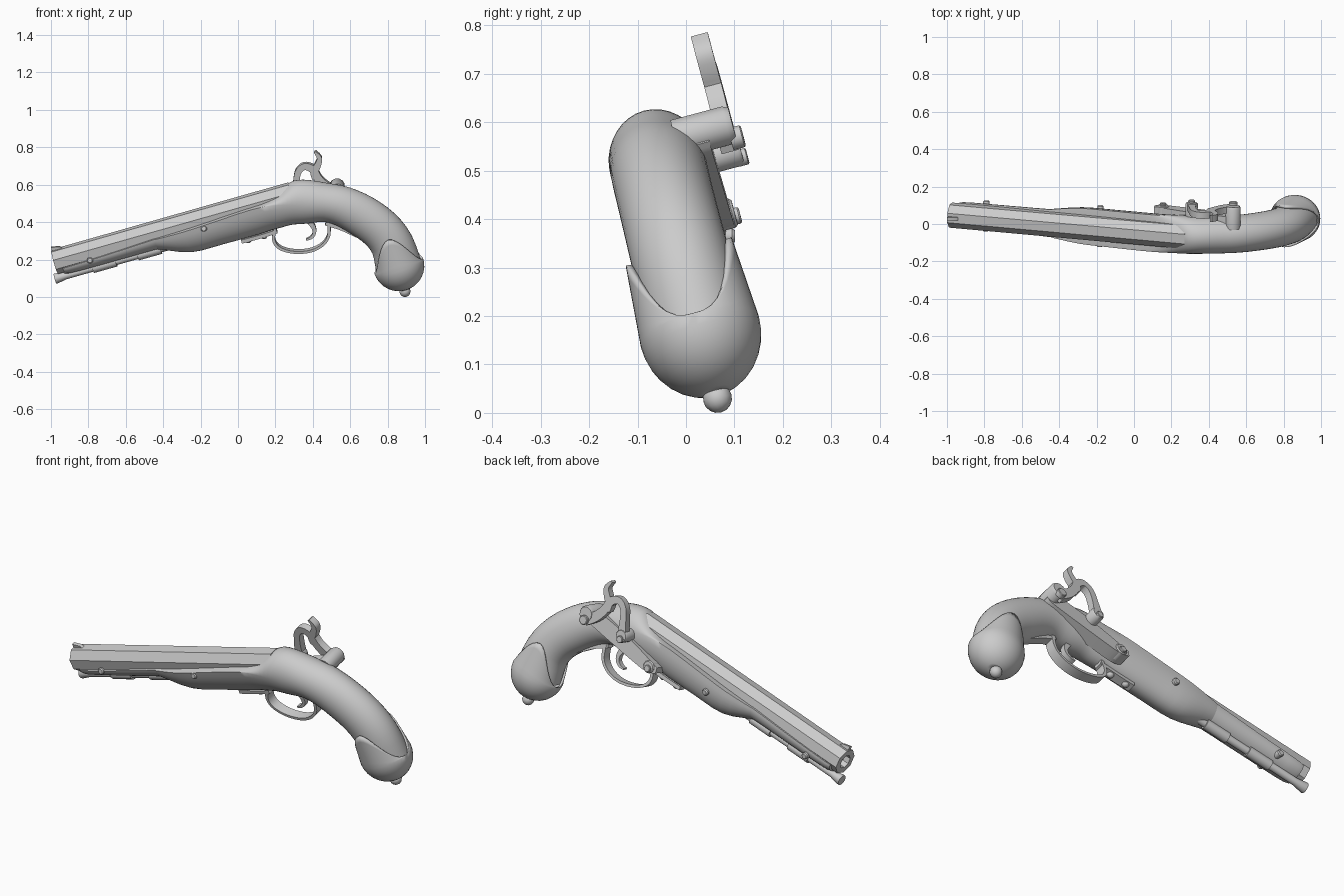
import bpy, bmesh, math
from mathutils import Matrix, Vector

cube = bpy.data.objects.get("Cube")
if cube:
    bpy.data.objects.remove(cube)

ROLL = math.radians(15)
FRAME = (Matrix.Translation((0, 0.085, 0)) @ Matrix.Rotation(-0.0134, 4, 'Z')
         @ Matrix.Rotation(ROLL, 4, 'X'))

grey = bpy.data.materials.new("plain grey")
grey.use_nodes = True
grey.diffuse_color = (0.6, 0.6, 0.6, 1)
grey.node_tree.nodes["Principled BSDF"].inputs["Base Color"].default_value = (0.6, 0.6, 0.6, 1)


def loc(x, z, v=0.0):
    """Pistol-frame point from world x, z and sideways offset v."""
    return Vector((x, v, (z - v * math.sin(ROLL)) / math.cos(ROLL)))


def finish(name, bm, angle=35):
    bmesh.ops.recalc_face_normals(bm, faces=bm.faces)
    bm.transform(FRAME)
    me = bpy.data.meshes.new(name)
    bm.to_mesh(me)
    bm.free()
    me.materials.append(grey)
    me.shade_smooth()
    me.set_sharp_from_angle(angle=math.radians(angle))
    ob = bpy.data.objects.new(name, me)
    bpy.context.collection.objects.link(ob)
    return ob


def skin(name, rings, angle=35, caps=True):
    bm = bmesh.new()
    rows = [[bm.verts.new(p) for p in ring] for ring in rings]
    n = len(rows[0])
    for a, b in zip(rows, rows[1:]):
        for i in range(n):
            j = (i + 1) % n
            bm.faces.new((a[i], a[j], b[j], b[i]))
    if caps:
        bm.faces.new(rows[0])
        bm.faces.new(rows[-1])
    return finish(name, bm, angle)


def smooth_path(pts, steps):
    """Catmull-Rom interpolation of tuples of any length."""
    out = []
    for i in range(len(pts) - 1):
        a, b, c, d = (pts[max(i - 1, 0)], pts[i], pts[i + 1], pts[min(i + 2, len(pts) - 1)])
        for s in range(steps):
            t = s / steps
            out.append([0.5 * (2 * q + (r - p) * t + (2 * p - 5 * q + 4 * r - u) * t * t
                               + (3 * q - p - 3 * r + u) * t ** 3)
                        for p, q, r, u in zip(a, b, c, d)])
    return out + [list(pts[-1])]


def tangents(cs):
    return [(cs[min(i + 1, len(cs) - 1)] - cs[max(i - 1, 0)]).normalized() for i in range(len(cs))]


def turned(name, start, end, profile, seg=16, angle=35):
    """Turned part: profile holds (fraction along axis, radius)."""
    axis = end - start
    side = Vector((0, 1, 0)) if abs(axis.normalized().y) < 0.9 else Vector((1, 0, 0))
    up = axis.cross(side).normalized()
    side = up.cross(axis).normalized()
    rings = []
    for t, r in profile:
        rings.append([start + axis * t + r * (side * math.cos(a) + up * math.sin(a))
                      for a in [2 * math.pi * (i + 0.5) / seg for i in range(seg)]])
    return skin(name, rings, angle)


def ribbon(name, pts, width, v=0.0, steps=5):
    """Flat strap following (x, z, thickness) points."""
    path = smooth_path(pts, steps)
    cs = [loc(x, z, v) for x, z, _ in path]
    side = Vector((0, width / 2, 0))
    rings = []
    for c, t, p in zip(cs, tangents(cs), path):
        n = Vector((-t.z, 0, t.x)) * p[2] / 2
        rings.append([c + n + side, c - n + side, c - n - side, c + n - side])
    return skin(name, rings)


def ball(name, centre, radius):
    bm = bmesh.new()
    bmesh.ops.create_uvsphere(bm, u_segments=14, v_segments=8, radius=radius)
    bmesh.ops.translate(bm, verts=bm.verts, vec=centre)
    return finish(name, bm, 50)


# Stock and grip: x, z, height above, height below, half width
STOCK = [(-.935, .170, .002, .030, .050), (-.915, .176, .002, .050, .068), (-.70, .243, .002, .060, .072),
         (-.46, .322, .002, .072, .076), (-.43, .330, .002, .080, .080), (-.29, .372, .002, .142, .098),
         (-.13, .425, .002, .155, .101), (.04, .482, .002, .165, .102), (.14, .508, .010, .160, .102),
         (.22, .517, .045, .150, .102), (.29, .518, .102, .135, .102), (.37, .512, .115, .122, .101),
         (.47, .506, .104, .106, .100), (.56, .485, .108, .108, .100), (.66, .435, .115, .112, .100),
         (.76, .365, .114, .114, .101), (.825, .28, .116, .116, .103), (.86, .165, .124, .124, .107)]
path = smooth_path(STOCK, 3)
centres = [loc(p[0], p[1]) for p in path]
rings = []
for c, t, (_, _, high, low, half) in zip(centres, tangents(centres), path):
    n = Vector((-t.z, 0, t.x))
    ring = []
    for i in range(36):
        a = 2 * math.pi * i / 36
        h = high if math.sin(a) > 0 else low
        ring.append(c + Vector((0, half * math.cos(a), 0)) + n * h * math.sin(a))
    rings.append(ring)
skin("stock", rings, 40)

# Octagonal barrel with a bored muzzle
muzzle, breech = loc(-.98, .188), loc(.29, .546)
turned("barrel", breech, muzzle, [(0, .070), (1, .068), (1, .036), (.9, .034)], 8, 20)
along = (breech - muzzle).normalized()
over = Vector((-along.z, 0, along.x))
sight_base = muzzle + along * .005 + over * .058
skin("front_sight", [[sight_base + along * d + over * h + Vector((0, s, 0))
                      for d, h in ((0, 0), (.06, 0), (.045, .016), (0, .026))] for s in (-.009, .009)])

# Ramrod and its two pipes
rod_tip = loc(-.978, .097)
turned("ramrod", rod_tip, rod_tip + along * .65,
       [(0, .027), (.01, .028), (.09, .019), (1, .019)])
for name, first, last in (("front_pipe", .21, .34), ("rear_pipe", .46, .59)):
    turned(name, rod_tip + along * first, rod_tip + along * last, [(0, .027), (1, .027)])

# Pommel cap with raised side wings
hub, axis, front = loc(.86, .167), Vector((-.3, 0, .954)), Vector((.954, 0, .3))
rings = []
for row in range(15):
    ring = []
    for i in range(40):
        a = 2 * math.pi * i / 40
        if row < 9:
            lat = math.radians(-86 + row * 86 / 8)
            r, h = math.cos(lat), .137 * math.sin(lat)
        else:
            f = (row - 8) / 6
            r, h = 1 - .10 * f * abs(math.sin(a)), .18 * f * abs(math.sin(a)) ** 2.5
        ring.append(hub + axis * h + r * (front * .137 * math.cos(a) + Vector((0, .126 * math.sin(a), 0))))
    rings.append(ring)
cap = skin("pommel_cap", rings, 40, caps=False)
shell = cap.modifiers.new("shell", 'SOLIDIFY')
shell.thickness = .012
ball("pommel_knob", loc(.893, .030), .030)

# Trigger, guard and tangs
ribbon("trigger_guard", [(.20, .37, .016), (.192, .31, .016), (.22, .268, .015), (.29, .245, .014),
                         (.38, .248, .014), (.45, .28, .014), (.487, .335, .016), (.485, .42, .018)], .05)
ribbon("front_tang", [(.02, .300, .02), (.12, .327, .02), (.21, .355, .02)], .045)
ribbon("rear_tang", [(.47, .397, .02), (.55, .372, .02), (.61, .345, .02), (.645, .325, .012)], .045)
ribbon("trigger", [(.37, .42, .03), (.405, .375, .024), (.408, .34, .018), (.39, .318, .014),
                   (.365, .308, .008)], .028)
for i, (x, z) in enumerate(((.055, .306), (.14, .328))):
    ball("guard_stud_%d" % (i + 1), loc(x, z), .019)

# Pins through the stock
for name, x, z, half in (("middle_pin", -.18, .365, .108), ("front_pin", -.79, .195, .080)):
    turned(name, loc(x, z, -half), loc(x, z, half), [(0, .012), (.03, .017), (.97, .017), (1, .012)], 12)

# Lock plate on the left side
ribbon("lock_plate", [(.11, .395, .03), (.16, .405, .06), (.24, .44, .075), (.34, .485, .085),
                      (.45, .53, .085), (.53, .56, .075), (.56, .57, .04)], .07, .082, 4)

# Hammer with nose, spur and pivot
V = .152
ribbon("hammer", [(.53, .565, .06), (.475, .592, .05), (.43, .635, .045), (.40, .685, .042),
                  (.355, .700, .036), (.322, .670, .034), (.312, .61, .036), (.308, .54, .05)], .036, V)
ribbon("hammer_spur", [(.415, .635, .035), (.408, .67, .04), (.428, .71, .034), (.436, .745, .026),
                       (.412, .778, .012)], .036, V)
for name, x, z, v0, v1, r in (("hammer_pivot", .53, .565, .05, .172, .042),
                              ("pivot_screw", .53, .565, .16, .187, .024),
                              ("hammer_nose", .308, .525, .10, .172, .034),
                              ("nose_screw", .308, .525, .16, .182, .018),
                              ("nipple_bolster", .308, .505, .03, .13, .030),
                              ("lock_boss", .155, .40, .07, .124, .032),
                              ("lock_screw", .155, .40, .10, .134, .018)):
    turned(name, loc(x, z, v0), loc(x, z, v0) + Vector((0, v1 - v0, 0)), [(0, r), (.9, r), (1, r * .85)], 12)
